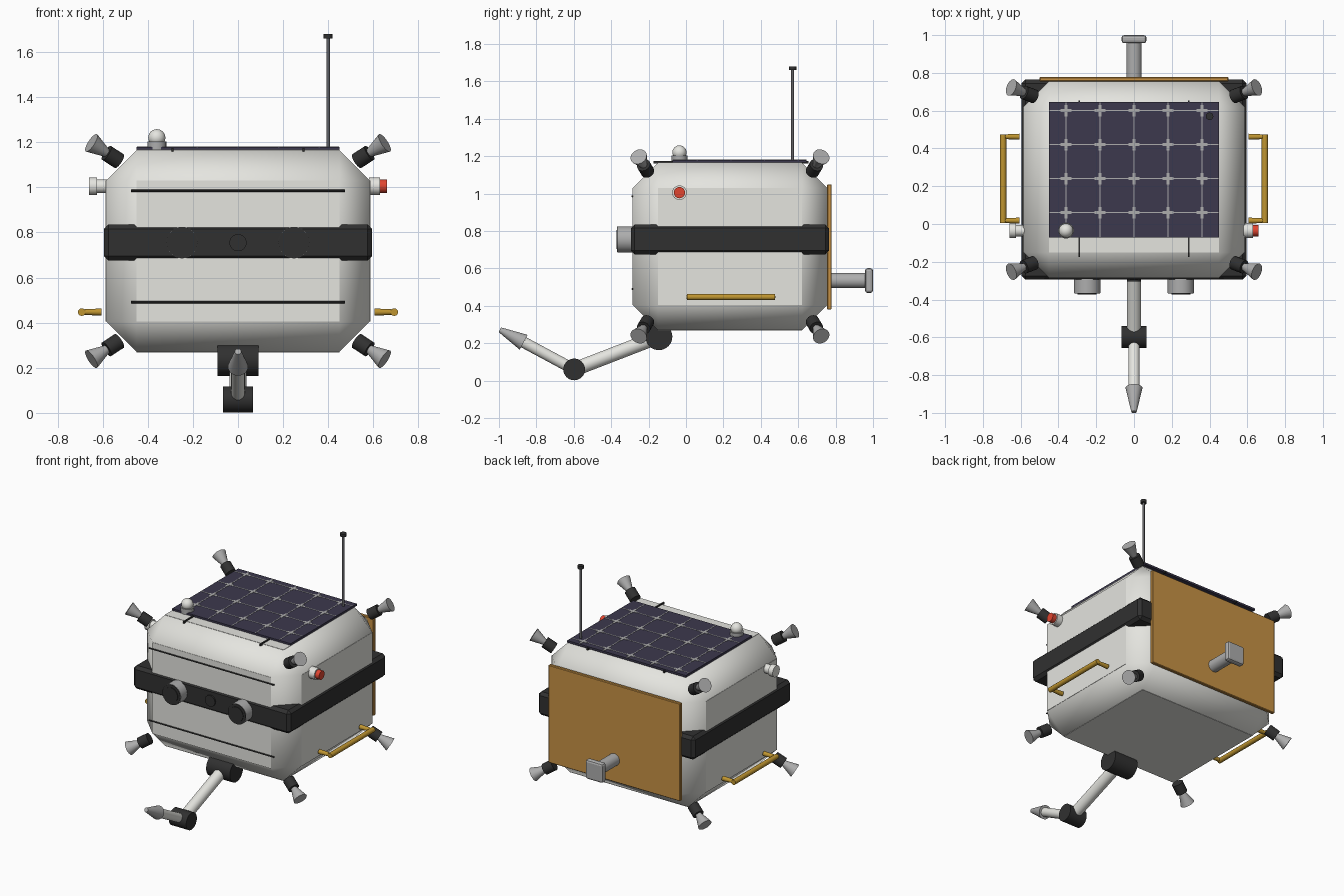
import bpy, bmesh, math
from mathutils import Vector

if "Cube" in bpy.data.objects:
    bpy.data.objects.remove(bpy.data.objects["Cube"])


def material(name, r, g, b):
    m = bpy.data.materials.new(name)
    m.diffuse_color = (r, g, b, 1)
    m.use_nodes = True
    m.node_tree.nodes["Principled BSDF"].inputs["Base Color"].default_value = m.diffuse_color
    return m


WHITE = material("hull white", 0.78, 0.78, 0.74)
BLACK = material("matte black", 0.03, 0.03, 0.03)
METAL = material("grey metal", 0.42, 0.42, 0.42)
DARK = material("dark metal", 0.12, 0.12, 0.13)
FOIL = material("orange foil", 0.58, 0.29, 0.06)
GOLD = material("gold rail", 0.52, 0.30, 0.03)
NAVY = material("solar navy", 0.045, 0.04, 0.075)
RED = material("red lamp", 0.75, 0.06, 0.03)

CY, CZ = 0.235, 0.7175            # centre of the hull
HX, HY, HZ = 0.585, 0.52, 0.4475  # half sizes of the hull
CH = 0.135                        # chamfer of the hull


def finish(name, bm, mat, smooth=False):
    me = bpy.data.meshes.new(name)
    bm.to_mesh(me)
    bm.free()
    ob = bpy.data.objects.new(name, me)
    bpy.context.collection.objects.link(ob)
    me.materials.append(mat)
    if smooth:
        bpy.ops.object.select_all(action='DESELECT')
        ob.select_set(True)
        bpy.context.view_layer.objects.active = ob
        bpy.ops.object.shade_smooth_by_angle(angle=math.radians(40))
    return ob


def box(name, lo, hi, mat, bevel=0.0, segments=1):
    lo, hi = Vector(lo), Vector(hi)
    bm = bmesh.new()
    bmesh.ops.create_cube(bm, size=1)
    for v in bm.verts:
        v.co = (lo + hi) / 2 + Vector(c * s for c, s in zip(v.co, hi - lo))
    if bevel:
        bmesh.ops.bevel(bm, geom=bm.edges[:], offset=bevel, segments=segments,
                        profile=0.5, affect='EDGES')
    return finish(name, bm, mat)


def rod(name, a, b, r1, mat, r2=None, sides=24):
    """Cylinder or cone from a to b."""
    a, b = Vector(a), Vector(b)
    d = b - a
    bm = bmesh.new()
    bmesh.ops.create_cone(bm, cap_ends=True, segments=sides, radius1=r1,
                          radius2=r1 if r2 is None else r2, depth=d.length)
    bm.transform(d.to_track_quat('Z', 'Y').to_matrix().to_4x4())
    bmesh.ops.translate(bm, verts=bm.verts, vec=(a + b) / 2)
    return finish(name, bm, mat, True)


# Hull with chamfered edges and soft shading
hull = box("hull", (-HX, CY - HY, CZ - HZ), (HX, CY + HY, CZ + HZ), WHITE, CH)
for p in hull.data.polygons:
    p.use_smooth = True

# Flat cover plates on the six hull faces
T = 0.002
half = Vector((HX, HY, HZ))
for axis, label in enumerate(("side", "end", "deck")):
    for s in (-1, 1):
        c = Vector((0, CY, CZ))
        c[axis] += s * half[axis]
        ext = half - Vector((CH, CH, CH))
        ext[axis] = T
        box(label + "_plate", c - ext, c + ext, WHITE)

# Belt around the middle
box("belt", (-0.595, -0.295, 0.675), (0.595, 0.765, 0.835), BLACK, 0.02)

# Front cameras and centre sensor
for x in (-0.248, 0.248):
    rod("camera_housing", (x, -0.28, 0.755), (x, -0.365, 0.755), 0.07, METAL, sides=32)
    rod("camera_face", (x, -0.36, 0.755), (x, -0.368, 0.755), 0.068, BLACK, sides=32)
    rod("camera_lens", (x, -0.36, 0.755), (x, -0.372, 0.755), 0.05, BLACK, sides=32)
rod("centre_sensor", (0, -0.28, 0.755), (0, -0.305, 0.755), 0.038, BLACK)

# Thin seams across the front
for z in (0.49, 0.985):
    rod("front_seam", (-0.475, -0.287, z), (0.475, -0.287, z), 0.005, BLACK, sides=8)

# Rear foil panel and docking probe
box("rear_panel", (-0.5, 0.755, 0.38), (0.5, 0.778, 1.05), FOIL, 0.004)
rod("probe_shaft", (0, 0.77, 0.535), (0, 0.97, 0.535), 0.041, METAL)
box("probe_flange", (-0.066, 0.957, 0.469), (0.066, 1.0, 0.601), METAL, 0.014, 2)

# Solar array with rails and grid lines
box("solar_array", (-0.45, -0.072, 1.166), (0.45, 0.645, 1.18), NAVY)
for x in (-0.29, 0.29):
    box("array_rail", (x - 0.005, -0.175, 1.16), (x + 0.005, 0.655, 1.174), BLACK)
XS = [-0.36 + 0.18 * i for i in range(5)]
YS = [0.06 + 0.18 * i for i in range(4)]
Z0, Z1 = 1.179, 1.1815
for x in XS:
    box("grid_line", (x - 0.003, -0.07, Z0), (x + 0.003, 0.643, Z1), METAL)
for y in YS:
    box("grid_line", (-0.448, y - 0.003, Z0), (0.448, y + 0.003, Z1), METAL)
for x in XS:
    for y in YS:
        box("grid_node", (x - 0.03, y - 0.008, Z0), (x + 0.03, y + 0.008, Z1 + 0.0005), METAL)
        box("grid_node", (x - 0.008, y - 0.03, Z0), (x + 0.008, y + 0.03, Z1 + 0.0005), METAL)

# Antenna mast
rod("antenna_mast", (0.4, 0.57, 1.16), (0.4, 0.57, 1.665), 0.008, DARK, sides=12)
rod("antenna_tip", (0.4, 0.57, 1.66), (0.4, 0.57, 1.68), 0.02, BLACK, sides=16)

# Dome sensor on the deck
rod("dome_base", (-0.36, -0.035, 1.16), (-0.36, -0.035, 1.203), 0.042, METAL)
bm = bmesh.new()
bmesh.ops.create_uvsphere(bm, u_segments=24, v_segments=14, radius=0.038)
bmesh.ops.translate(bm, verts=bm.verts, vec=(-0.36, -0.035, 1.22))
finish("dome", bm, WHITE, True)

# Side lamps
rod("right_lamp_base", (0.58, -0.035, 1.005), (0.63, -0.035, 1.005), 0.039, WHITE)
rod("right_lamp", (0.625, -0.035, 1.005), (0.66, -0.035, 1.005), 0.03, RED)
rod("left_lamp_base", (-0.58, -0.035, 1.005), (-0.63, -0.035, 1.005), 0.03, WHITE)
rod("left_lamp", (-0.625, -0.035, 1.005), (-0.66, -0.035, 1.005), 0.039, WHITE)

# Grab handles
for s in (-1, 1):
    rod("handle_bar", (s * 0.693, 0.005, 0.447), (s * 0.693, 0.475, 0.447), 0.017, GOLD, sides=12)
    for y in (0.018, 0.462):
        rod("handle_strut", (s * 0.605, y, 0.447), (s * 0.693, y, 0.447), 0.016, GOLD, 0.012, 12)

# Corner thrusters
aim = Vector((0.79, 0.31, 0.52)).normalized()
start = Vector((0.535, 0.443, 0.404))
for sx in (-1, 1):
    for sy in (-1, 1):
        for sz in (-1, 1):
            def corner(t):
                p = start + aim * t
                return (sx * p.x, CY + sy * p.y, CZ + sz * p.z)
            rod("thruster_block", corner(-0.01), corner(0.06), 0.037, BLACK, sides=16)
            rod("thruster_nozzle", corner(0.055), corner(0.145), 0.018, METAL, 0.046, 20)

# Robot arm
shoulder, elbow = Vector((0, -0.145, 0.235)), Vector((0, -0.598, 0.06))
wrist, tip = Vector((0, -0.868, 0.205)), Vector((0, -0.995, 0.272))
for name, c, w, r in (("shoulder", shoulder, 0.09, 0.072), ("elbow", elbow, 0.066, 0.058)):
    off = Vector((w, 0, 0))
    rod(name, c - off, c + off, r, BLACK, sides=32)
rod("upper_arm", shoulder, elbow, 0.038, WHITE)
rod("forearm", elbow, wrist, 0.03, WHITE)
rod("arm_tip", wrist, tip, 0.045, METAL, 0.014)
